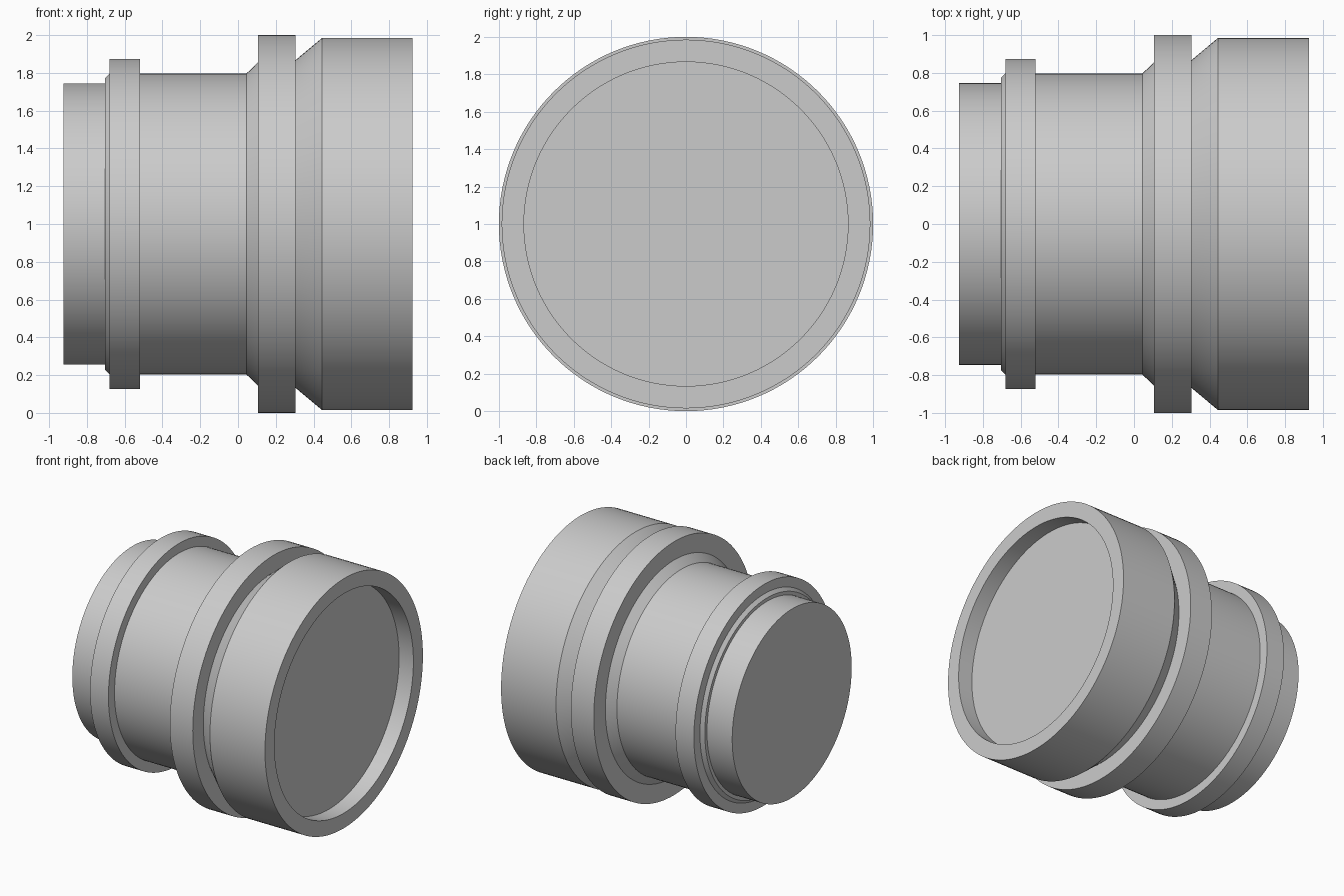
import bpy, bmesh, math
from mathutils import Matrix, Vector

cube = bpy.data.objects.get("Cube")
if cube:
    bpy.data.objects.remove(cube, do_unlink=True)

SEGMENTS = 128
AXIS_HEIGHT = 1.0

grey = bpy.data.materials.new("plain grey")
grey.use_nodes = True
grey.diffuse_color = (0.6, 0.6, 0.6, 1)
grey.node_tree.nodes["Principled BSDF"].inputs["Base Color"].default_value = grey.diffuse_color


def lathe(name, profile):
    """Spin (x, radius) points, listed from -x to +x, around the long axis."""
    bm = bmesh.new()
    points = [bm.verts.new((x, 0, r)) for x, r in profile]
    edges = [bm.edges.new(pair) for pair in zip(points, points[1:])]
    bmesh.ops.spin(bm, geom=points + edges, cent=(0, 0, 0), axis=(1, 0, 0),
                   angle=math.tau, steps=SEGMENTS)
    bmesh.ops.remove_doubles(bm, verts=bm.verts, dist=1e-5)
    bmesh.ops.dissolve_degenerate(bm, dist=1e-6, edges=bm.edges)
    # Turn the shell so its first face points away from the solid
    bmesh.ops.recalc_face_normals(bm, faces=bm.faces)
    bm.normal_update()
    (x0, r0), (x1, r1) = profile[:2]
    first = min(bm.faces, key=lambda f: (
        f.calc_center_median() - Vector(((x0 + x1) / 2, 0, (r0 + r1) / 2))).length)
    if first.normal.dot(Vector((r0 - r1, 0, x1 - x0))) < 0:
        bmesh.ops.reverse_faces(bm, faces=bm.faces)
    bmesh.ops.translate(bm, verts=bm.verts, vec=(0, 0, AXIS_HEIGHT))
    mesh = bpy.data.meshes.new(name)
    bm.to_mesh(mesh)
    bm.free()
    mesh.materials.append(grey)
    obj = bpy.data.objects.new(name, mesh)
    bpy.context.collection.objects.link(obj)
    bpy.ops.object.select_all(action='DESELECT')
    obj.select_set(True)
    bpy.context.view_layer.objects.active = obj
    bpy.ops.object.shade_smooth_by_angle(angle=math.radians(30))
    return obj


# Closed neck at the narrow end
lathe("rear_neck", [(-0.925, 0), (-0.925, 0.745), (-0.705, 0.745)])

# Small collar with its chamfered lip
lathe("rear_collar", [(-0.705, 0.745), (-0.705, 0.772), (-0.68, 0.797),
                      (-0.68, 0.873), (-0.52, 0.873), (-0.52, 0.797)])

# Straight barrel flaring up to the large collar
lathe("barrel", [(-0.52, 0.797), (0.045, 0.797), (0.105, 0.855)])

# Large collar
lathe("front_collar", [(0.105, 0.855), (0.105, 1.0), (0.305, 1.0), (0.305, 0.868)])

# Wide hood with its rim and recess wall
lathe("hood", [(0.305, 0.868), (0.445, 0.985), (0.925, 0.985),
               (0.925, 0.866), (0.8, 0.866)])

# Flat disc at the bottom of the recess
lathe("recess_disc", [(0.8, 0.866), (0.8, 0)])
